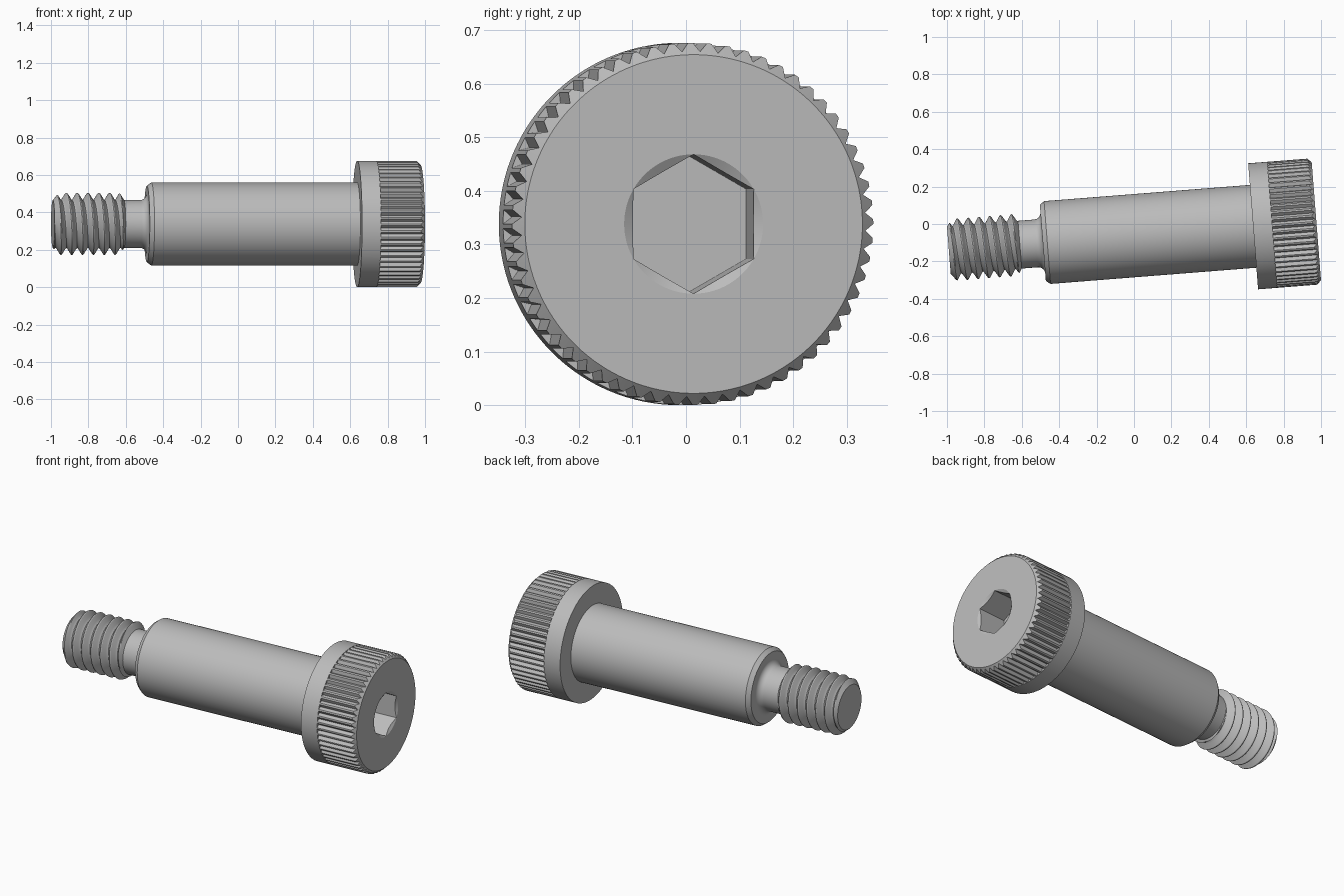
import bpy, bmesh, math
from mathutils import Matrix

if "Cube" in bpy.data.objects:
    bpy.data.objects.remove(bpy.data.objects["Cube"])

TAU = 2 * math.pi
TILT = Matrix.Translation((0, -0.0625, 0.338)) @ Matrix.Rotation(math.radians(4.5), 4, "Z")

steel = bpy.data.materials.new("grey steel")
steel.use_nodes = True
GREY = (0.5, 0.5, 0.5, 1)
steel.diffuse_color = GREY
steel.node_tree.nodes["Principled BSDF"].inputs["Base Color"].default_value = GREY


def polar(x, r, a):
    """Point at station x on the screw axis; angle a runs from +y to +z."""
    return (x, r * math.cos(a), r * math.sin(a))


def build(name, rows, closed=True, caps=(True, True)):
    """Skin rows of points into one smooth-shaded tube along the axis."""
    bm = bmesh.new()
    rings = [[bm.verts.new(p) for p in row] for row in rows]
    n = len(rings[0])
    for a, b in zip(rings, rings[1:]):
        for i in range(n if closed else n - 1):
            j = (i + 1) % n
            bm.faces.new((a[i], a[j], b[j], b[i]))
    if caps[0]:
        bm.faces.new(rings[0])
    if caps[1]:
        bm.faces.new(rings[-1])
    bmesh.ops.remove_doubles(bm, verts=bm.verts, dist=0.00005)
    bmesh.ops.dissolve_degenerate(bm, dist=0.00005, edges=bm.edges)
    if not closed:
        bmesh.ops.holes_fill(bm, edges=[e for e in bm.edges if e.is_boundary], sides=0)
    bmesh.ops.recalc_face_normals(bm, faces=bm.faces)
    mesh = bpy.data.meshes.new(name)
    bm.to_mesh(mesh)
    bm.free()
    mesh.materials.append(steel)
    obj = bpy.data.objects.new(name, mesh)
    bpy.context.collection.objects.link(obj)
    obj.matrix_world = TILT
    bpy.ops.object.select_all(action="DESELECT")
    obj.select_set(True)
    bpy.context.view_layer.objects.active = obj
    bpy.ops.object.shade_smooth_by_angle(angle=math.radians(25))
    return obj


# Head: plain collar, knurled rim, chamfer, face and hexagonal socket
TEETH, GROOVE = 60, 0.016
HEAD_R, FACE_R, FACE_X, HEAD_X, KNURL_X = 0.338, 0.316, 0.978, 0.639, 0.741
SOCKET_R, SOCKET_DEPTH = 0.13, 0.18
angles, rim = [], []
for t in range(TEETH):
    for part, depth in ((0, 0), (0.25, 0), (0.625, GROOVE)):
        angles.append(math.pi / 2 + (t + part) * TAU / TEETH)
        rim.append(HEAD_R - depth)


def circle(x, r):
    return [polar(x, r, a) for a in angles]


def hex_radius(a):
    off = (a - math.pi / 2) % (TAU / 6) - TAU / 12
    return SOCKET_R * math.cos(TAU / 12) / math.cos(off)


hexagon = [hex_radius(a) for a in angles]
build("head", [
    circle(HEAD_X, 0.2),
    circle(HEAD_X, HEAD_R),
    circle(KNURL_X, HEAD_R),
    [polar(KNURL_X, r, a) for r, a in zip(rim, angles)],
    [polar(FACE_X - (r - FACE_R), r, a) for r, a in zip(rim, angles)],
    circle(FACE_X, FACE_R),
    circle(FACE_X, SOCKET_R),
    [polar(FACE_X - 0.6 * (SOCKET_R - r), r, a) for r, a in zip(hexagon, angles)],
    [polar(FACE_X - SOCKET_DEPTH, r, a) for r, a in zip(hexagon, angles)],
])

# Shoulder and neck: turned profile with a fillet and an end chamfer
SHOULDER_X, NECK_R, FILLET = -0.489, 0.128, 0.036
profile = [(-0.63, NECK_R)]
for k in range(9):
    a = k / 8 * math.pi / 2
    profile.append((SHOULDER_X - FILLET + FILLET * math.sin(a),
                    NECK_R + FILLET - FILLET * math.cos(a)))
profile += [(SHOULDER_X, 0.204), (SHOULDER_X + 0.024, 0.222), (HEAD_X + 0.01, 0.222)]
SEG = 96
build("shoulder", [[polar(x, r, i * TAU / SEG) for i in range(SEG)] for x, r in profile])

# Thread: right-handed helical rows, trimmed by a cone at each end
PITCH, ROOT_R, CREST_R = 0.058, 0.128, 0.166
TIP_X, THREAD_X, SUB = -0.993, -0.612, 12


def thread_radius(phase):
    height = abs(phase * 2 - 1) * 1.25 - 0.1
    return ROOT_R + (CREST_R - ROOT_R) * min(max(height, 0), 1)


rows = []
turns = math.ceil((THREAD_X - TIP_X) / PITCH) + 1
for j in range(-SUB, turns * SUB + 1):
    row = []
    for i in range(SEG + 1):
        x = TIP_X + PITCH * (j / SUB + i / SEG)
        x = min(max(x, TIP_X), THREAD_X)
        r = min(thread_radius((j % SUB) / SUB),
                ROOT_R + 1.2 * (x - TIP_X), ROOT_R + 1.7 * (THREAD_X - x))
        row.append(polar(x, r, i * TAU / SEG))
    rows.append(row)
build("thread", rows, closed=False, caps=(False, False))
